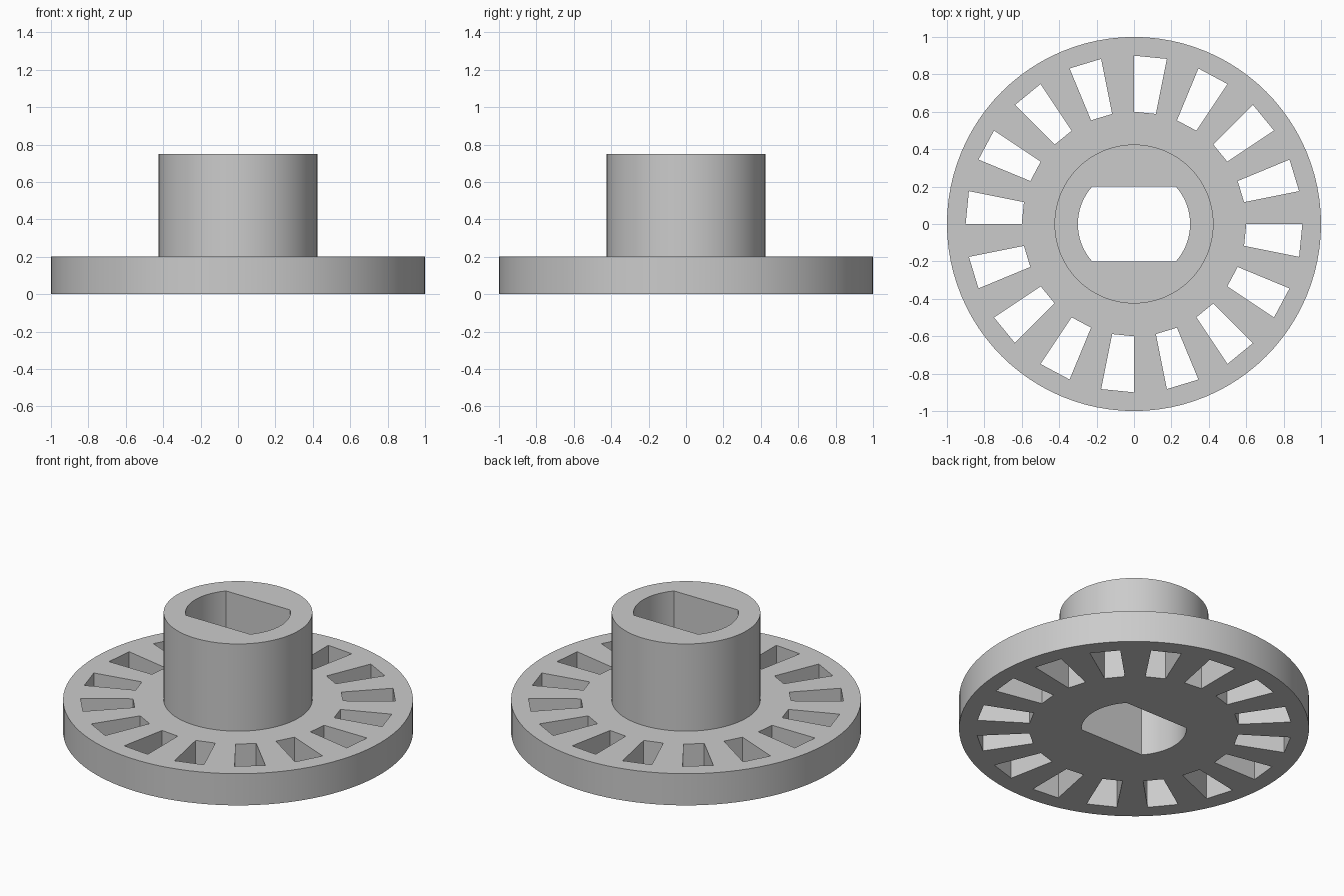
import bpy
import bmesh
from math import sin, cos, asin, pi, radians
from mathutils import Vector

if "Cube" in bpy.data.objects:
    bpy.data.objects.remove(bpy.data.objects["Cube"], do_unlink=True)

SEGMENTS = 96
FLANGE_R, FLANGE_TOP = 1.0, 0.2
HUB_R, HUB_TOP = 0.425, 0.75
BORE_R, FLAT_Y = 0.3, 0.2
SLOTS, SLOT_IN, SLOT_OUT = 16, 0.6, 0.9

grey = bpy.data.materials.new("light grey")
grey.use_nodes = True
grey.diffuse_color = (0.6, 0.6, 0.6, 1)
grey.node_tree.nodes["Principled BSDF"].inputs["Base Color"].default_value = (0.6, 0.6, 0.6, 1)


def polar(r, a):
    return (r * cos(a), r * sin(a))


def circle(r):
    return [polar(r, 2 * pi * i / SEGMENTS) for i in range(SEGMENTS)]


def bore_outline():
    # Round hole with two opposite flats
    half = asin(FLAT_Y / BORE_R)
    steps = 24
    arc = [polar(BORE_R, -half + 2 * half * i / steps) for i in range(steps + 1)]
    return arc + [(-x, -y) for x, y in arc]


def slot_outline(k):
    end = k * 2 * pi / SLOTS
    start = end - pi / SLOTS
    return [polar(SLOT_IN, start), polar(SLOT_OUT, start),
            polar(SLOT_OUT, end), polar(SLOT_IN, end)]


bm = bmesh.new()


def ring(points, z):
    verts = [bm.verts.new((x, y, z)) for x, y in points]
    edges = [bm.edges.new((v, verts[(i + 1) % len(verts)])) for i, v in enumerate(verts)]
    return verts, edges


def wall(low, high):
    a, b = low[0], high[0]
    for i in range(len(a)):
        j = (i + 1) % len(a)
        bm.faces.new((a[i], a[j], b[j], b[i]))


def cap(rings, direction):
    # Flat face spanning an outer ring and its holes
    edges = [e for r in rings for e in r[1]]
    bmesh.ops.triangle_fill(bm, edges=edges, use_beauty=True,
                            use_dissolve=False, normal=Vector((0, 0, direction)))


# Flange rim, hub and bore rings
rim_low, rim_high = ring(circle(FLANGE_R), 0), ring(circle(FLANGE_R), FLANGE_TOP)
hub_low, hub_high = ring(circle(HUB_R), FLANGE_TOP), ring(circle(HUB_R), HUB_TOP)
bore_low, bore_high = ring(bore_outline(), 0), ring(bore_outline(), HUB_TOP)

# Radial slots through the flange
slots_low = [ring(slot_outline(k), 0) for k in range(SLOTS)]
slots_high = [ring(slot_outline(k), FLANGE_TOP) for k in range(SLOTS)]

# Flat faces: underside, flange top and hub top
cap([rim_low, bore_low] + slots_low, -1)
cap([rim_high, hub_low] + slots_high, 1)
cap([hub_high, bore_high], 1)

# Upright faces
for low, high in [(rim_low, rim_high), (hub_low, hub_high), (bore_low, bore_high)]:
    wall(low, high)
for low, high in zip(slots_low, slots_high):
    wall(low, high)

bmesh.ops.recalc_face_normals(bm, faces=bm.faces[:])
mesh = bpy.data.meshes.new("slotted_flange_hub")
bm.to_mesh(mesh)
bm.free()
mesh.materials.append(grey)

body = bpy.data.objects.new("slotted_flange_hub", mesh)
bpy.context.collection.objects.link(body)
bpy.ops.object.select_all(action="DESELECT")
body.select_set(True)
bpy.context.view_layer.objects.active = body
bpy.ops.object.shade_smooth_by_angle(angle=radians(30))
